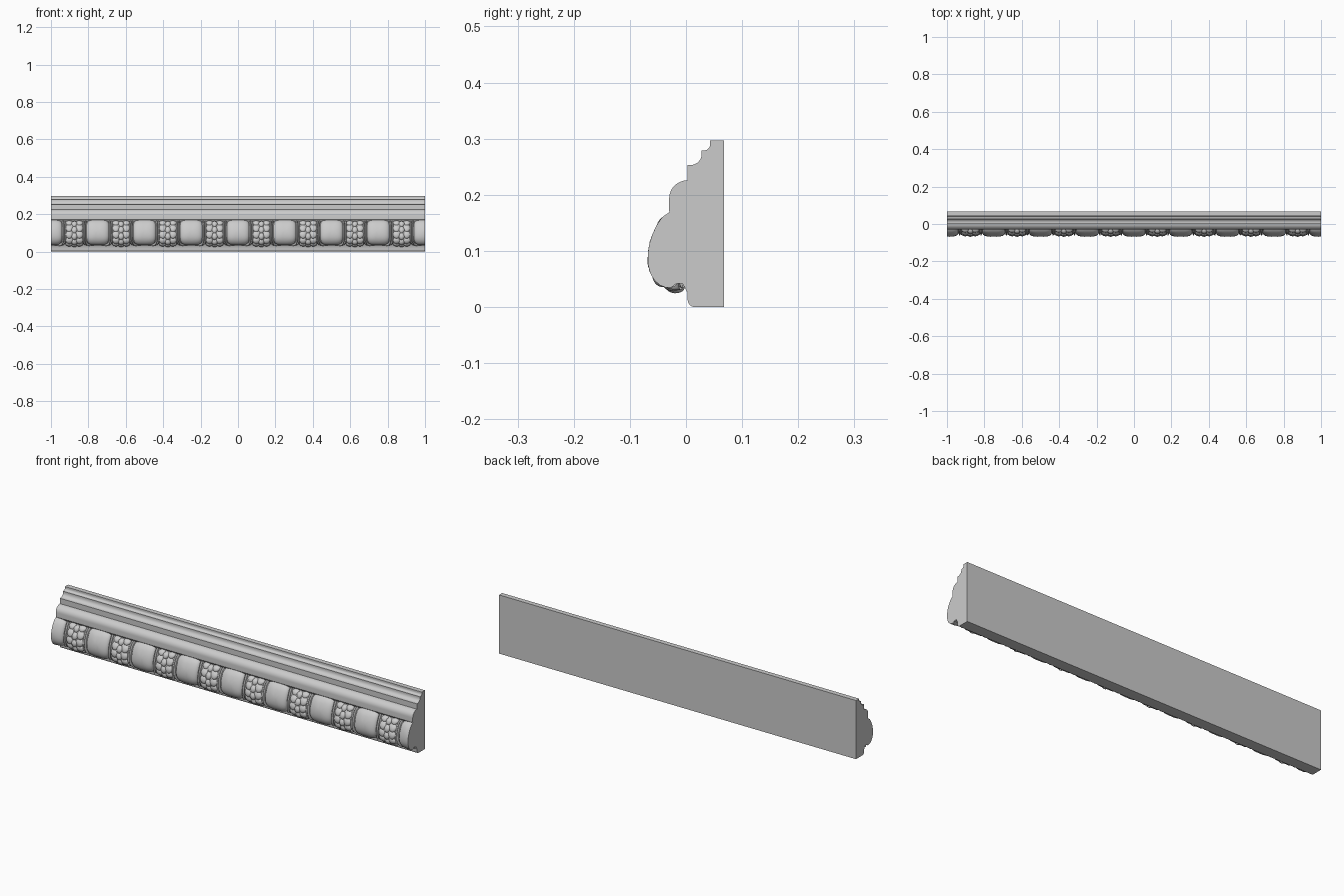
import bpy, bmesh, math

if "Cube" in bpy.data.objects:
    bpy.data.objects.remove(bpy.data.objects["Cube"])

HALF, PERIOD, DEPTH = 1.0, 0.25, 0.017

# Envelope (y, z) of the carved ovolo band, running from top to bottom
KEYS = [(-.030, .171), (-.043, .161), (-.052, .147), (-.061, .127), (-.0665, .107),
        (-.0685, .085), (-.066, .064), (-.056, .044), (-.041, .031), (-.022, .025), (.003, .025)]


def spline(pts, n=10):
    p = [pts[0]] + pts + [pts[-1]]
    out = []
    for i in range(1, len(p) - 2):
        for k in range(n):
            t = k / n
            out.append(tuple(.5 * (2 * b + (c - a) * t + (2 * a - 5 * b + 4 * c - d) * t * t
                                   + (3 * b - a - 3 * c + d) * t ** 3)
                             for a, b, c, d in zip(p[i - 1], p[i], p[i + 1], p[i + 2])))
    return out + [pts[-1]]


BAND = spline(KEYS)
DIST = [0.0]
for a, b in zip(BAND, BAND[1:]):
    DIST.append(DIST[-1] + math.dist(a, b))
LENGTH = DIST[-1]


def on_band(l):
    i = 0
    while i < len(BAND) - 2 and DIST[i + 1] < l:
        i += 1
    t = (l - DIST[i]) / (DIST[i + 1] - DIST[i])
    return [a + (b - a) * t for a, b in zip(BAND[i], BAND[i + 1])]


def surface(x, l, h):
    """Point at x, distance l down the band, height h off the envelope."""
    y, z = on_band(l)
    a, b = on_band(l - .006), on_band(l + .006)
    ty, tz = b[0] - a[0], b[1] - a[1]
    m = math.hypot(ty, tz)
    return (x, y + h * tz / m, z - h * ty / m)


def relief(bm, cx, cl, rings, seg=28, power=2.0, tilt=0.0):
    """Carved shape from rings (radius x, radius l, height) laid on the band."""
    prev = None
    for rx, rl, h in rings:
        row = []
        for j in range(seg):
            t = 2 * math.pi * j / seg
            c, s = math.cos(t), math.sin(t)
            u = math.copysign(abs(c) ** (2 / power), c) * rx
            v = math.copysign(abs(s) ** (2 / power), s) * rl
            row.append(bm.verts.new(surface(cx + u, cl + v, h + tilt * v)))
        if prev:
            for j in range(seg):
                k = (j + 1) % seg
                bm.faces.new((prev[j], prev[k], row[k], row[j]))
        prev = row


def dome(rx, rl, base, height, n=8, e=2, p=.5):
    rings = []
    for i in range(n + 1):
        r = math.sin(math.pi / 2 * i / n)
        rings.append((rx * r, rl * r, base + height * max(0, 1 - r ** e) ** p))
    return rings


def band_ring(rx, rl, width, base, height, n=6):
    return [(rx + width * i / n, rl + width * i / n, base + height * math.sin(math.pi * i / n) ** .7)
            for i in range(n + 1)]


def finish(bm, name, angle=40):
    bmesh.ops.remove_doubles(bm, verts=bm.verts[:], dist=1e-5)
    me = bpy.data.meshes.new(name)
    bm.to_mesh(me)
    bm.free()
    ob = bpy.data.objects.new(name, me)
    bpy.context.collection.objects.link(ob)
    bpy.ops.object.select_all(action='DESELECT')
    ob.select_set(True)
    bpy.context.view_layer.objects.active = ob
    bpy.ops.object.shade_smooth_by_angle(angle=math.radians(angle))


def trim_ends(bm, cap):
    bmesh.ops.remove_doubles(bm, verts=bm.verts[:], dist=1e-5)
    for s in (-1, 1):
        bmesh.ops.bisect_plane(bm, geom=bm.verts[:] + bm.edges[:] + bm.faces[:], dist=1e-6,
                               plane_co=(s * HALF, 0, 0), plane_no=(s, 0, 0), clear_outer=True)
        if cap:
            cut = [v for v in bm.verts if abs(v.co.x - s * HALF) < 1e-5]
            cut.sort(key=lambda v: s * math.atan2(v.co.z - .1, -(v.co.y - .03)))
            bm.faces.new(cut[::-1])


def arc(cy, cz, ry, rz, a0, a1, n=8):
    return [(cy + ry * math.cos(math.radians(a0 + (a1 - a0) * i / n)),
             cz + rz * math.sin(math.radians(a0 + (a1 - a0) * i / n))) for i in range(n + 1)]


# Moulding body: back, bottom bead, recessed band, torus, two coves, top fillet
profile = [(.068, 0)] + arc(.016, .013, .013, .013, 270, 180) + [(.003, .025)]
profile += [surface(0, LENGTH * (1 - i / 24), -DEPTH)[1:] for i in range(1, 25)]
profile += [(-.030, .171)] + arc(.003, .194, .033, .032, 180, 90)
profile += [(.003, .253)] + arc(.008, .273, .020, .020, 270, 360)
profile += [(.028, .279)] + arc(.032, .290, .011, .011, 270, 360) + [(.043, .297), (.068, .297)]
bm = bmesh.new()
ends = [[bm.verts.new((x, y, z)) for y, z in profile] for x in (-HALF, HALF)]
for i in range(len(profile)):
    k = (i + 1) % len(profile)
    bm.faces.new((ends[0][i], ends[0][k], ends[1][k], ends[1][i]))
bm.faces.new(ends[0])
bm.faces.new(ends[1])
bmesh.ops.recalc_face_normals(bm, faces=bm.faces[:])
finish(bm, "moulding_body", 30)

# Eggs and the husk rims around them, halved at both ends
eggs, rims = bmesh.new(), bmesh.new()
for k in range(-4, 5):
    cx = k * PERIOD
    relief(eggs, cx, .070, dome(.060, .117, -DEPTH - .001, DEPTH + .001, 10, 3), 48, 3.2)
    relief(rims, cx, .070, band_ring(.063, .120, .010, -DEPTH - .001, .012), 48, 3.2)
    relief(rims, cx, .070, band_ring(.072, .123, .011, -DEPTH - .001, .009), 48, 3.6)
trim_ends(eggs, True)
trim_ends(rims, False)
finish(eggs, "eggs")
finish(rims, "egg_rims")

# Leaf drops between the eggs: a core with overlapping tiers of lobes
leaves = bmesh.new()
for k in range(-4, 4):
    cx = (k + .5) * PERIOD
    relief(leaves, cx, .095, dome(.046, .120, -DEPTH - .001, .010, 8, 4), 32, 4)
    for tier in range(5):
        l = .012 + .039 * tier
        for s in (-1, 1):
            relief(leaves, cx + s * .027, l, dome(.020, .025, -.014, .011, 6), 20, 1.8, .12)
        relief(leaves, cx, l + .010, dome(.017, .024, -.014, .014, 6), 20, 1.7, .12)
finish(leaves, "leaf_drops")
